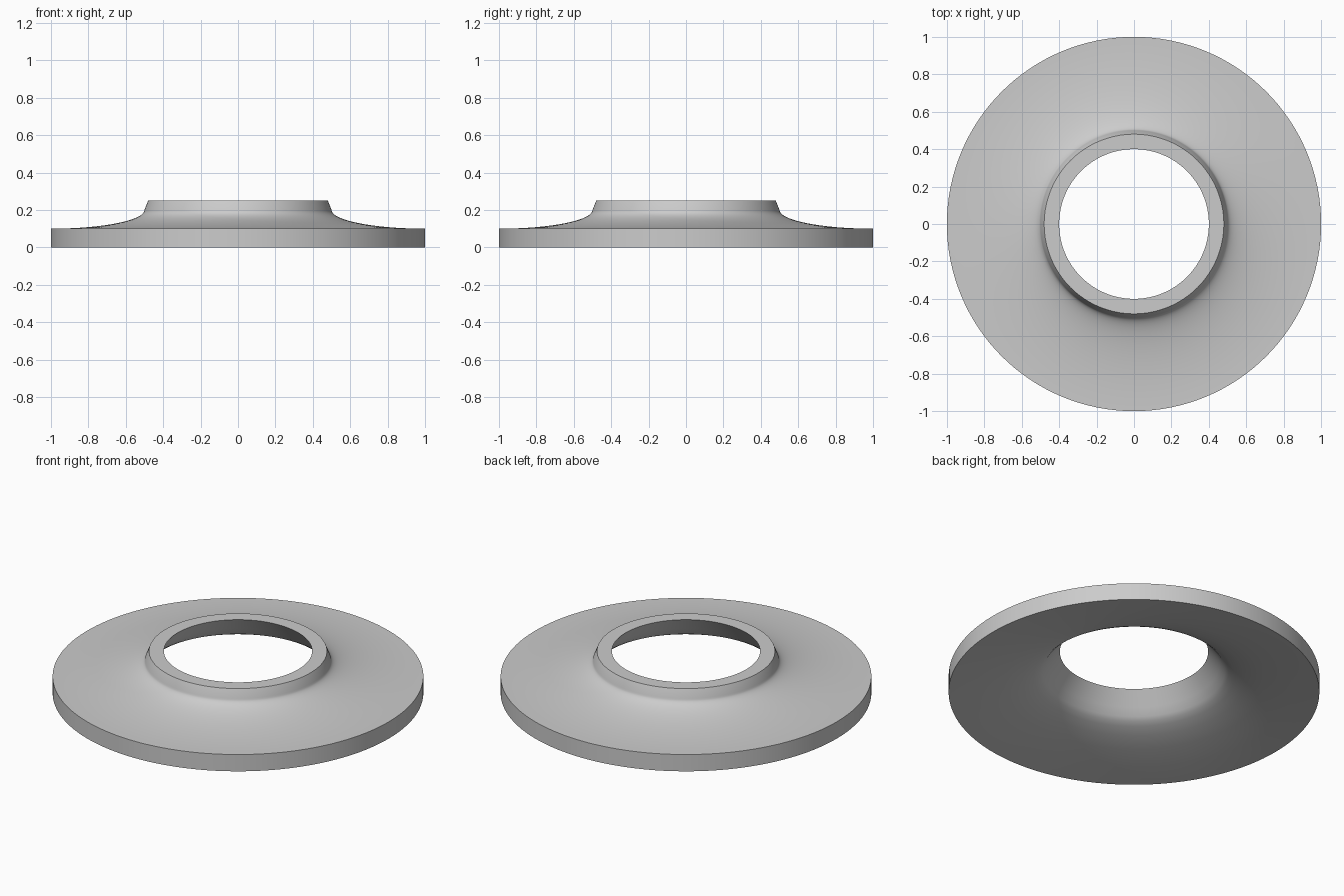
import bpy, bmesh, math
from mathutils import Vector

cube = bpy.data.objects.get("Cube")
if cube:
    bpy.data.objects.remove(cube, do_unlink=True)

# Plain grey material
grey = bpy.data.materials.new("plain_grey")
grey.use_nodes = True
colour = (0.6, 0.6, 0.6, 1)
grey.diffuse_color = colour
grey.node_tree.nodes["Principled BSDF"].inputs["Base Color"].default_value = colour

# Upper side: a quarter ellipse sweeping from the rim into the tapered neck
profile = []
STEPS = 20
for i in range(STEPS + 1):
    a = math.pi / 2 * i / STEPS
    profile.append((1 - 0.5 * math.sin(a), 0.2 - 0.1 * math.cos(a)))
profile += [(0.48, 0.25), (0.40, 0.25)]

# Hollow underside: flared bore running out to the bottom edge
profile += [(0.46, 0.17), (0.49, 0.13), (0.51, 0.113), (0.54, 0.098),
            (0.60, 0.075), (0.70, 0.05), (0.85, 0.022), (1, 0)]

# Revolve the closed section into the flanged ring
bm = bmesh.new()
verts = [bm.verts.new((r, 0, z)) for r, z in profile]
edges = [bm.edges.new((v, verts[(i + 1) % len(verts)])) for i, v in enumerate(verts)]
bmesh.ops.spin(bm, geom=verts + edges, cent=Vector(), axis=Vector((0, 0, 1)),
               angle=math.tau, steps=128, use_merge=True)
bmesh.ops.remove_doubles(bm, verts=bm.verts, dist=0.0001)
bmesh.ops.recalc_face_normals(bm, faces=bm.faces)
mesh = bpy.data.meshes.new("flanged_ring")
bm.to_mesh(mesh)
bm.free()
mesh.materials.append(grey)
ring = bpy.data.objects.new("flanged_ring", mesh)
bpy.context.collection.objects.link(ring)

# Smooth curves with crisp rims
bpy.context.view_layer.objects.active = ring
ring.select_set(True)
bpy.ops.object.shade_smooth_by_angle(angle=math.radians(35))
